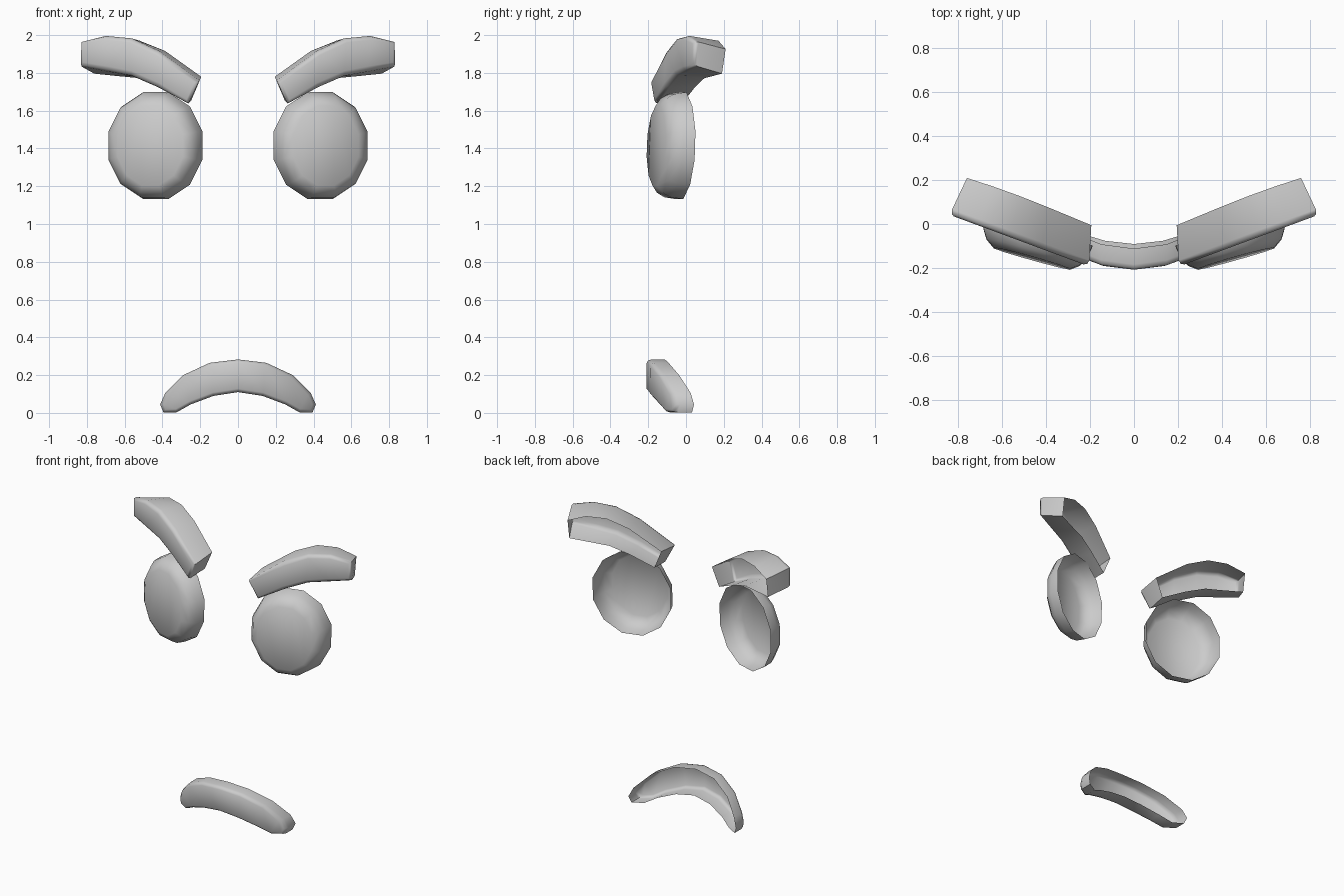
import bpy, bmesh, math
from mathutils import Vector

if "Cube" in bpy.data.objects:
    bpy.data.objects.remove(bpy.data.objects["Cube"])


def shell(name, top, bottom, front, back, rings, side=1):
    """Open-backed shell: paired top/bottom outline points (x, z), swept back to front.
    rings = (inset, blend) with blend 0 at the back rim and 1 at the front face."""
    loop = [Vector(p) for p in top + bottom[::-1]]
    n, k = len(loop), len(top)
    bm = bmesh.new()
    levels = []
    for inset, t in rings:
        ring = []
        for i, p in enumerate(loop):
            a = (p - loop[i - 1]).normalized()
            b = (loop[(i + 1) % n] - p).normalized()
            d = (a + b).normalized()
            q = p + Vector((d.y, -d.x)) * inset
            v = Vector(back(q.x, q.y)).lerp(Vector(front(q.x, q.y)), t)
            ring.append(bm.verts.new((v.x * side, v.y, v.z)))
        levels.append(ring)
    for r, s in zip(levels, levels[1:]):
        for i in range(n):
            j = (i + 1) % n
            bm.faces.new((r[i], r[j], s[j], s[i]))
    f = levels[-1]
    for i in range(k - 1):
        bm.faces.new((f[i], f[n - 1 - i], f[n - 2 - i], f[i + 1]))
    bmesh.ops.recalc_face_normals(bm, faces=bm.faces)
    bm.faces.ensure_lookup_table()
    if bm.faces[-1].normal.y > 0:
        bmesh.ops.reverse_faces(bm, faces=bm.faces)
    me = bpy.data.meshes.new(name)
    bm.to_mesh(me)
    bm.free()
    ob = bpy.data.objects.new(name, me)
    bpy.context.collection.objects.link(ob)
    bpy.ops.object.select_all(action='DESELECT')
    ob.select_set(True)
    bpy.context.view_layer.objects.active = ob
    bpy.ops.object.shade_smooth_by_angle(angle=math.radians(50))


# Eye outline: twelve-sided oval
def oval(deg):
    a = math.radians(deg)
    return (0.435 + 0.255 * math.cos(a), 1.415 + 0.293 * math.sin(a))


eye_top = [oval(165 - 30 * i) for i in range(6)]
eye_bottom = [oval(195 + 30 * i) for i in range(6)]


def eye_back(x, z):
    return (x, -0.025 + 0.3 * (x - 0.44) + 0.03 * (z - 1.4), z)


def eye_front(x, z):
    r2 = ((x - 0.435) / 0.25) ** 2 + ((z - 1.415) / 0.29) ** 2
    return (x + 0.03, -0.17 + 0.28 * (x - 0.44) + 0.04 * (z - 1.4) + 0.025 * r2, z)


# Brow outline: rising arc
brow_top = [(0.205, 1.755), (0.42, 1.915), (0.57, 1.985), (0.71, 2.0), (0.84, 1.97)]
brow_bottom = [(0.265, 1.635), (0.43, 1.725), (0.57, 1.787), (0.69, 1.81), (0.84, 1.84)]


def brow_front(x, z):
    return (x, -0.195 + 0.37 * (x - 0.2), z)


def brow_back(x, z):
    u = (x - 0.2) / 0.65
    mid = 1.70 + 0.42 * u - 0.2 * u * u
    y = -0.195 + 0.37 * (x - 0.2) + 0.18 - 0.02 * u + 0.15 * (z - mid)
    return (x - 0.01 - 0.07 * u, y, z + 0.025 - 0.07 * u)


# Mouth outline: downturned arc
half_top = [(0.15, 0.265), (0.29, 0.20), (0.385, 0.105), (0.412, 0.045)]
half_bottom = [(0.13, 0.09), (0.25, 0.045), (0.325, 0.003), (0.395, 0.003)]


def full(half, z):
    return [(-x, h) for x, h in half[::-1]] + [(0, z)] + half


def mouth_front(x, z):
    return (x, -0.208 + 0.9 * x * x, z)


def mouth_back(x, z):
    return (x, -0.09 + 0.78 * x * x - 0.12 * max(z - 0.1, 0), z)


for s, label in ((1, "right"), (-1, "left")):
    shell("eye_" + label, eye_top, eye_bottom, eye_front, eye_back,
          [(0, 0), (0.01, 0.5), (0.035, 0.82), (0.075, 1)], s)
    shell("brow_" + label, brow_top, brow_bottom, brow_front, brow_back,
          [(0, 0), (0, 0.85), (0.008, 0.95), (0.025, 1)], s)
shell("mouth", full(half_top, 0.283), full(half_bottom, 0.11), mouth_front, mouth_back,
      [(0, 0), (0, 0.75), (0.006, 0.92), (0.018, 1)])
